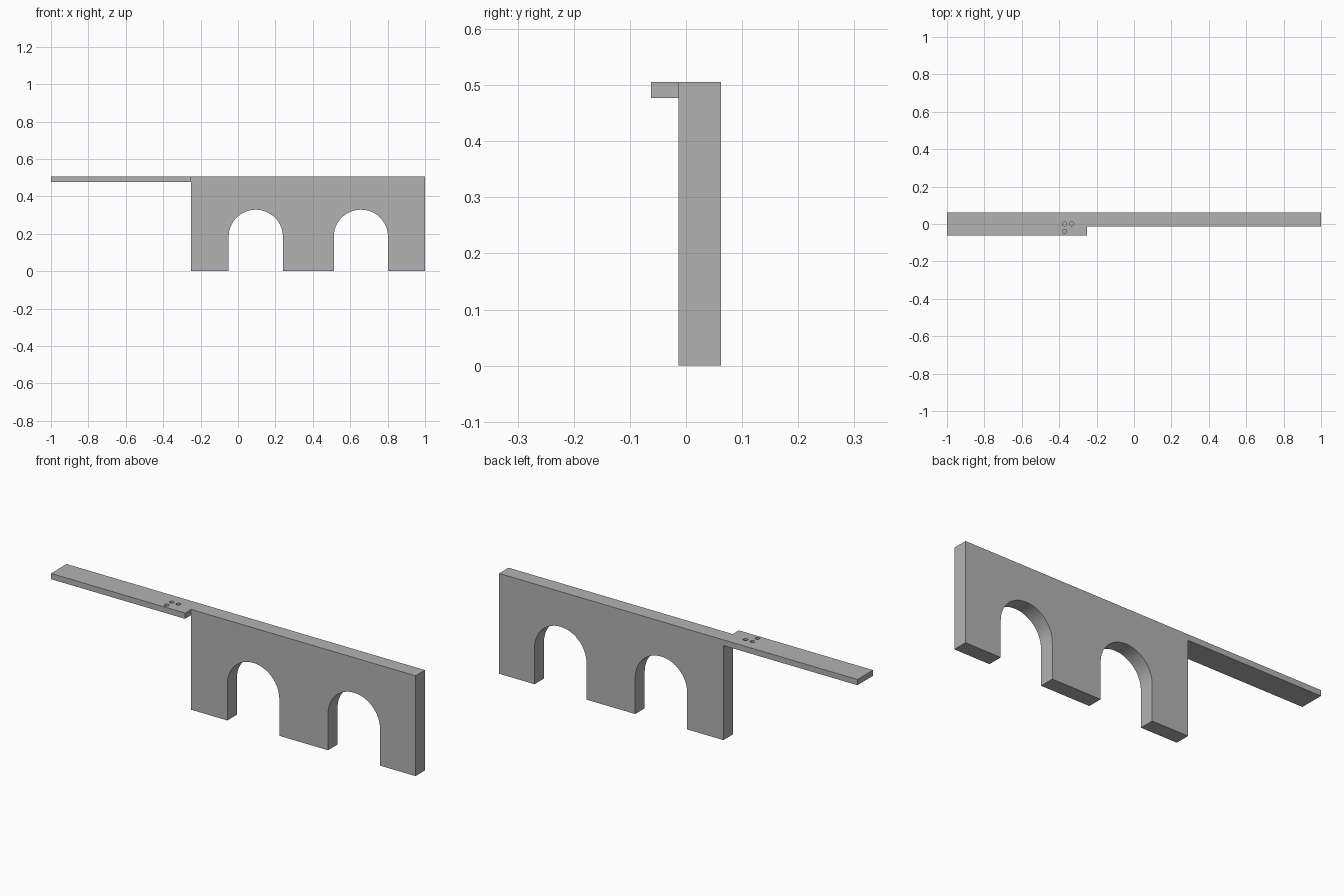
import bpy
import bmesh
from math import cos, sin, pi

if "Cube" in bpy.data.objects:
    bpy.data.objects.remove(bpy.data.objects["Cube"])

grey = bpy.data.materials.new("plain grey")
grey.use_nodes = True
colour = (0.45, 0.45, 0.45, 1)
grey.diffuse_color = colour
grey.node_tree.nodes["Principled BSDF"].inputs["Base Color"].default_value = colour

TOP, BACK = 0.506, 0.062
WALL_FRONT, ARM_FRONT = -0.0135, -0.062
WALL_END, ARM_BOTTOM = -0.252, 0.477
ARCH_RADIUS, ARCH_TOP = 0.145, 0.329


def finish(name, bm):
    bmesh.ops.recalc_face_normals(bm, faces=bm.faces[:])
    mesh = bpy.data.meshes.new(name)
    bm.to_mesh(mesh)
    bm.free()
    mesh.materials.append(grey)
    obj = bpy.data.objects.new(name, mesh)
    bpy.context.collection.objects.link(obj)
    return obj


def extrude_profile(name, points, front, back):
    """Extrude an outline in x and z from front to back."""
    bm = bmesh.new()
    face = bm.faces.new([bm.verts.new((x, front, z)) for x, z in points])
    grown = bmesh.ops.extrude_face_region(bm, geom=[face])["geom"]
    verts = [v for v in grown if isinstance(v, bmesh.types.BMVert)]
    bmesh.ops.translate(bm, verts=verts, vec=(0, back - front, 0))
    return finish(name, bm)


# Wall with two round-headed openings
outline = [(1, 0), (1, TOP), (WALL_END, TOP), (WALL_END, 0)]
spring = ARCH_TOP - ARCH_RADIUS
STEPS = 32
for centre in (0.095, 0.657):
    outline.append((centre - ARCH_RADIUS, 0))
    for i in range(STEPS + 1):
        a = pi * (1 - i / STEPS)
        outline.append((centre + ARCH_RADIUS * cos(a), spring + ARCH_RADIUS * sin(a)))
    outline.append((centre + ARCH_RADIUS, 0))
wall = extrude_profile("arched_wall", outline, WALL_FRONT, BACK)

# Flat arm reaching out from the top of the wall
arm = extrude_profile(
    "top_arm",
    [(-1, ARM_BOTTOM), (WALL_END, ARM_BOTTOM), (WALL_END, TOP), (-1, TOP)],
    ARM_FRONT, BACK)

# Three shallow round dimples in the arm
bm = bmesh.new()
for x, y in ((-0.371, 0.001), (-0.333, 0.001), (-0.371, -0.04)):
    made = bmesh.ops.create_cone(bm, cap_ends=True, segments=20,
                                 radius1=0.011, radius2=0.011, depth=0.02)
    bmesh.ops.translate(bm, verts=made["verts"], vec=(x, y, TOP))
cutter = finish("dimple_cutter", bm)
cutter.hide_render = True
cutter.hide_set(True)
cut = arm.modifiers.new("dimples", "BOOLEAN")
cut.operation = "DIFFERENCE"
cut.solver = "EXACT"
cut.object = cutter

# Apply the cut, then drop the helper
bpy.context.view_layer.objects.active = arm
arm.select_set(True)
bpy.ops.object.modifier_apply(modifier=cut.name)
bpy.data.objects.remove(cutter)

# Smooth the curved soffits while keeping the edges crisp
wall.select_set(True)
bpy.ops.object.shade_smooth_by_angle(angle=pi / 6)
